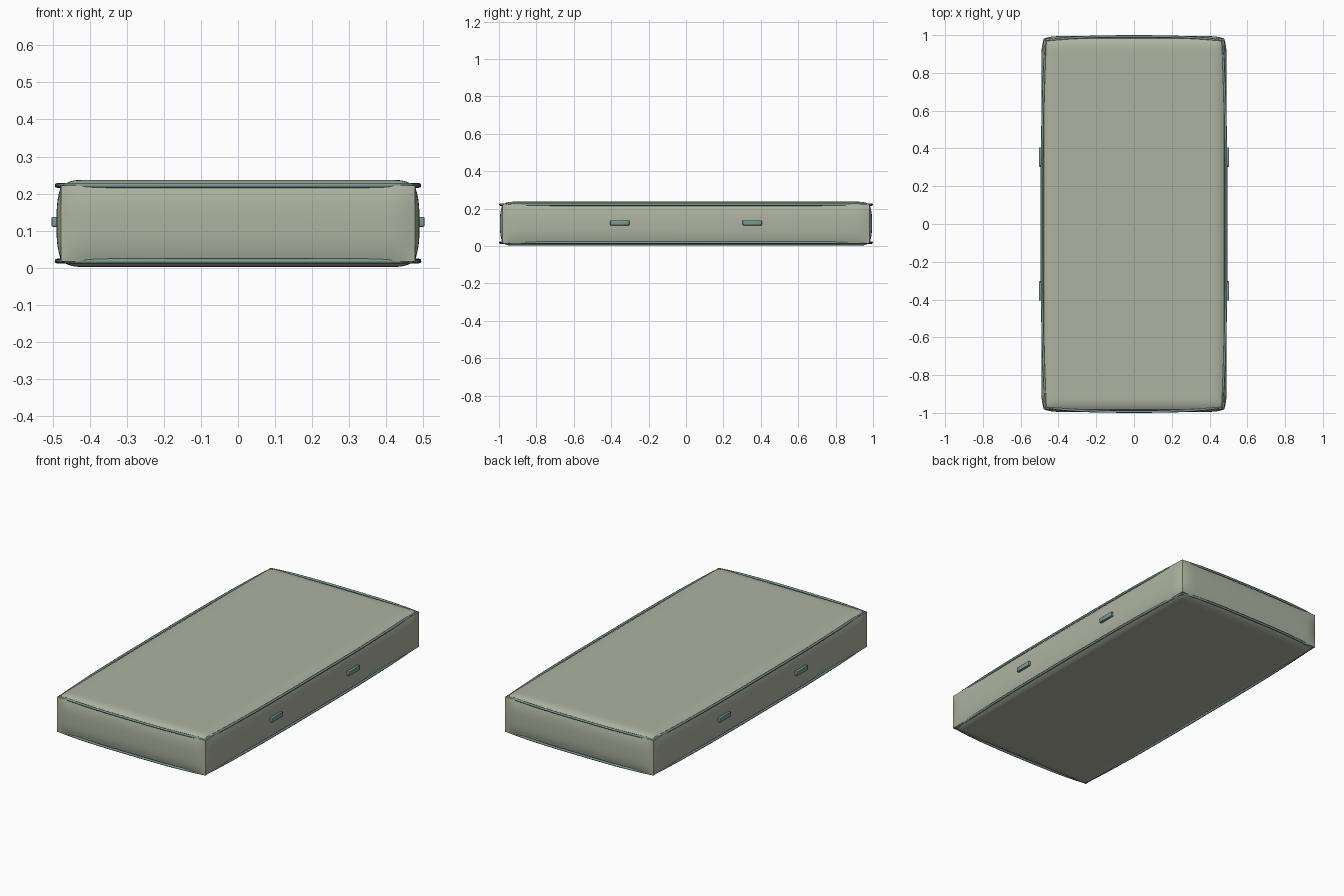
import bpy, bmesh, math
from mathutils import Vector

if "Cube" in bpy.data.objects:
    bpy.data.objects.remove(bpy.data.objects["Cube"])


def material(name, rgb):
    m = bpy.data.materials.new(name)
    m.diffuse_color = (*rgb, 1)
    m.use_nodes = True
    m.node_tree.nodes["Principled BSDF"].inputs["Base Color"].default_value = m.diffuse_color
    return m


SAGE = material("sage fabric", (0.42, 0.45, 0.355))
TEAL = material("teal trim", (0.19, 0.32, 0.295))

HALF = Vector((0.477, 0.982, 0.102))    # seam edges of the cushion
BULGE = (0.0125, 0.0125, 0.0155)        # how far each pair of faces puffs out
ZMID = 0.1195


def add_object(name, bm, mat):
    me = bpy.data.meshes.new(name)
    bm.to_mesh(me)
    bm.free()
    ob = bpy.data.objects.new(name, me)
    bpy.context.collection.objects.link(ob)
    me.materials.append(mat)
    return ob


def smooth(ob, angle):
    bpy.ops.object.select_all(action='DESELECT')
    ob.select_set(True)
    bpy.context.view_layer.objects.active = ob
    bpy.ops.object.shade_smooth_by_angle(angle=math.radians(angle))


def steps(half):
    # grid lines packed near the seams
    pos = [0, 0.01, 0.022, 0.036, 0.055, 0.08]
    left = [-half + p for p in pos]
    return left + [0] + [-p for p in reversed(left)]


def puff(p, half, reach):
    t = min(1, max(0, (half - abs(p)) / reach))
    return t * (2 - t)


# Mattress: six puffed panels joined along the seams
bm = bmesh.new()
for axis in range(3):
    a, b = (axis + 1) % 3, (axis + 2) % 3
    reach = 0.05 if axis == 2 else 0.075
    for sign in (-1, 1):
        rows = []
        for u in steps(HALF[a]):
            row = []
            for v in steps(HALF[b]):
                co = Vector((0, 0, ZMID))
                co[a] += u
                co[b] += v
                bulge = BULGE[axis] * puff(u, HALF[a], reach) * puff(v, HALF[b], reach)
                co[axis] += sign * (HALF[axis] + bulge)
                row.append(bm.verts.new(co))
            rows.append(row)
        for r0, r1 in zip(rows, rows[1:]):
            for i in range(len(r0) - 1):
                bm.faces.new((r0[i], r1[i], r1[i + 1], r0[i + 1]))
bmesh.ops.remove_doubles(bm, verts=bm.verts, dist=0.0005)
bmesh.ops.recalc_face_normals(bm, faces=bm.faces)
smooth(add_object("mattress_body", bm, SAGE), 40)


# Piping: rods that bow outward from the seams, sinking in near the corners
def piping(name, z):
    cu = bpy.data.curves.new(name, 'CURVE')
    cu.dimensions = '3D'
    cu.bevel_depth = 0.0065
    cu.bevel_resolution = 2
    sp = cu.splines.new('POLY')
    pts = []
    n = 16
    corners = [(-1, -1), (1, -1), (1, 1), (-1, 1)]
    for k in range(4):
        c, d = corners[k], corners[(k + 1) % 4]
        for i in range(n):
            t = i / n
            x = (c[0] + (d[0] - c[0]) * t)
            y = (c[1] + (d[1] - c[1]) * t)
            bow = 0.022 * (1 - abs(2 * t - 1) ** 3)
            px, py = x * 0.466, y * 0.971
            if k % 2 == 0:
                py += bow * c[1]
            else:
                px += bow * c[0]
            pts.append((px, py, z))
    sp.points.add(len(pts) - 1)
    for p, co in zip(sp.points, pts):
        p.co = (*co, 1)
    sp.use_cyclic_u = True
    ob = bpy.data.objects.new(name, cu)
    bpy.context.collection.objects.link(ob)
    bpy.ops.object.select_all(action='DESELECT')
    ob.select_set(True)
    bpy.context.view_layer.objects.active = ob
    bpy.ops.object.convert(target='MESH')
    ob = bpy.context.view_layer.objects.active
    ob.data.materials.clear()
    ob.data.materials.append(TEAL)
    smooth(ob, 50)


piping("piping_top", 0.222)
piping("piping_bottom", 0.018)

# Side handles: two small pads on each long side
for sx, side in ((-1, "left"), (1, "right")):
    for sy, end in ((-1, "front"), (1, "back")):
        bm = bmesh.new()
        bmesh.ops.create_cube(bm, size=1)
        bmesh.ops.scale(bm, vec=(0.018, 0.102, 0.027), verts=bm.verts)
        bmesh.ops.bevel(bm, geom=bm.edges[:], offset=0.003, segments=2,
                        profile=0.5, affect='EDGES')
        bmesh.ops.translate(bm, vec=(sx * 0.494, sy * 0.354, 0.124), verts=bm.verts)
        smooth(add_object(f"handle_{side}_{end}", bm, TEAL), 40)
